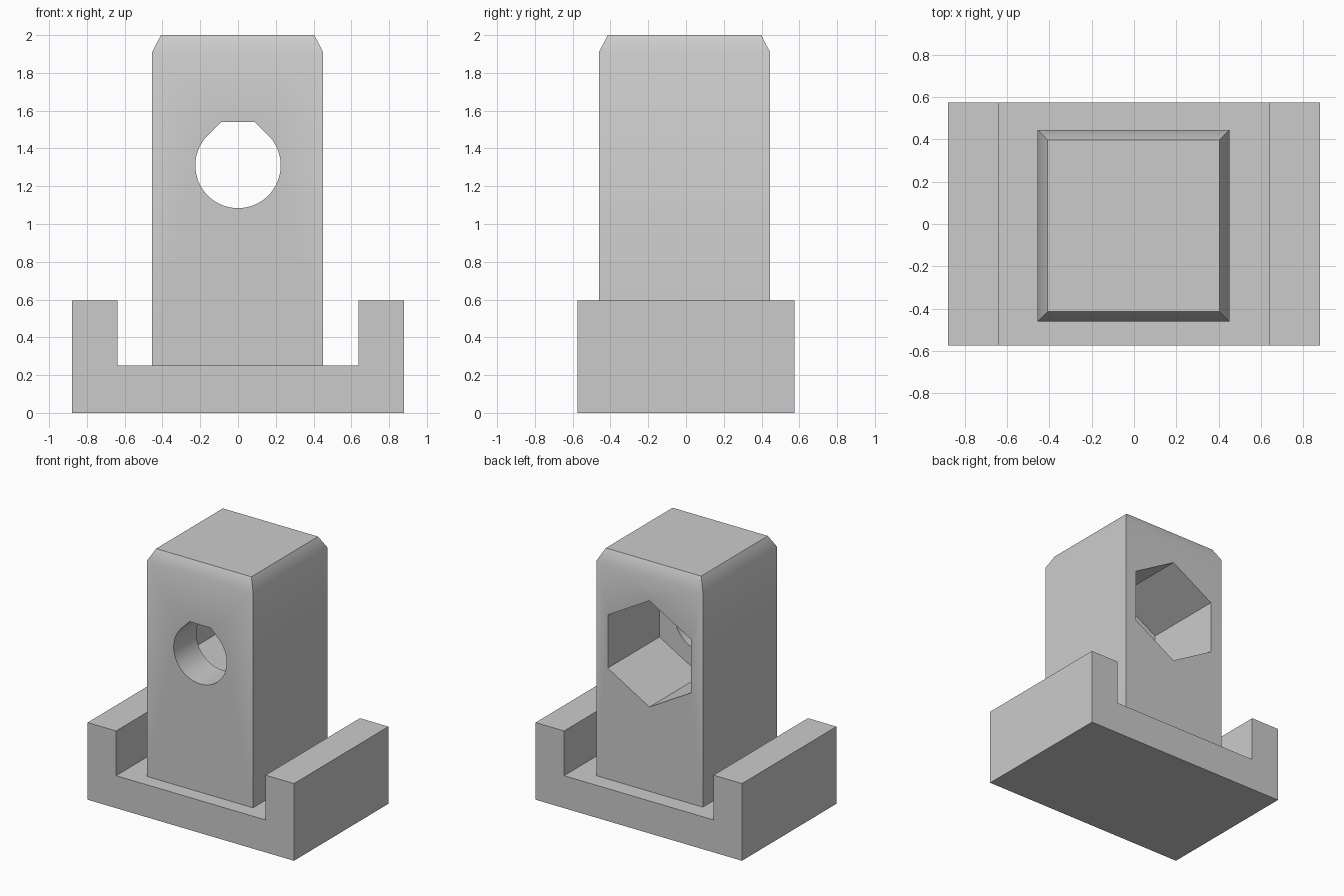
import bpy, bmesh
from math import radians, sin, cos, pi
from mathutils import Vector

cube = bpy.data.objects.get("Cube")
if cube:
    bpy.data.objects.remove(cube, do_unlink=True)

grey = bpy.data.materials.new("plain grey")
grey.use_nodes = True
grey.diffuse_color = (0.6, 0.6, 0.6, 1)
grey.node_tree.nodes["Principled BSDF"].inputs["Base Color"].default_value = (0.6, 0.6, 0.6, 1)


def finish(name, bm):
    bmesh.ops.recalc_face_normals(bm, faces=bm.faces)
    mesh = bpy.data.meshes.new(name)
    bm.to_mesh(mesh)
    bm.free()
    mesh.materials.append(grey)
    obj = bpy.data.objects.new(name, mesh)
    bpy.context.collection.objects.link(obj)
    return obj


def extrude_y(name, profile, y0, y1):
    """Solid with an (x, z) outline running from y0 to y1."""
    bm = bmesh.new()
    face = bm.faces.new([bm.verts.new((x, y0, z)) for x, z in profile])
    ext = bmesh.ops.extrude_face_region(bm, geom=[face])["geom"]
    moved = [v for v in ext if isinstance(v, bmesh.types.BMVert)]
    bmesh.ops.translate(bm, verts=moved, vec=(0, y1 - y0, 0))
    return finish(name, bm)


# U-shaped base channel
W, H, INNER, FLOOR, D = 0.88, 0.595, 0.637, 0.25, 0.575
half = [(W, 0), (W, H), (INNER, H), (INNER, FLOOR)]
extrude_y("base_channel", half + [(-x, z) for x, z in reversed(half)], -D, D)

# Square post with a chamfered top
CX, CY, R, TOP, CHAMFER = -0.002, -0.008, 0.453, 2.0, 0.09
bm = bmesh.new()
rings = []
for z, r in ((FLOOR, R), (TOP - CHAMFER, R), (TOP, R - 0.047)):
    rings.append([bm.verts.new((CX + sx * r, CY + sy * r, z))
                  for sx, sy in ((-1, -1), (1, -1), (1, 1), (-1, 1))])
for low, high in zip(rings, rings[1:]):
    for i in range(4):
        j = (i + 1) % 4
        bm.faces.new((low[i], low[j], high[j], high[i]))
bm.faces.new(rings[0])
bm.faces.new(rings[-1])
post = finish("post", bm)

# Round bolt hole with 45 degree shoulders and a flat top
AXIS, HOLE, FLAT = 1.31, 0.226, 0.09
STEPS = 48
hole = [(HOLE * cos(a), AXIS + HOLE * sin(a))
        for a in (pi * 0.75 + 1.5 * pi * i / STEPS for i in range(STEPS + 1))]
hole += [(FLAT, AXIS + 0.23), (-FLAT, AXIS + 0.23)]
bolt_cutter = extrude_y("bolt_hole_cutter", hole, -0.7, 0)

# Hexagonal nut pocket entering from the back
HEX = 0.41
pocket = [(HEX * sin(i * pi / 3), AXIS + HEX * cos(i * pi / 3)) for i in range(6)]
nut_cutter = extrude_y("nut_pocket_cutter", pocket, -0.185, 0.7)

for cutter in (bolt_cutter, nut_cutter):
    mod = post.modifiers.new(cutter.name, 'BOOLEAN')
    mod.operation = 'DIFFERENCE'
    mod.solver = 'EXACT'
    mod.object = cutter
    bpy.context.view_layer.objects.active = post
    bpy.ops.object.modifier_apply(modifier=mod.name)
    bpy.data.objects.remove(cutter, do_unlink=True)

# Soft bore and chamfer shading, sharp corners
bpy.ops.object.select_all(action='DESELECT')
post.select_set(True)
bpy.context.view_layer.objects.active = post
bpy.ops.object.shade_smooth_by_angle(angle=radians(30))
